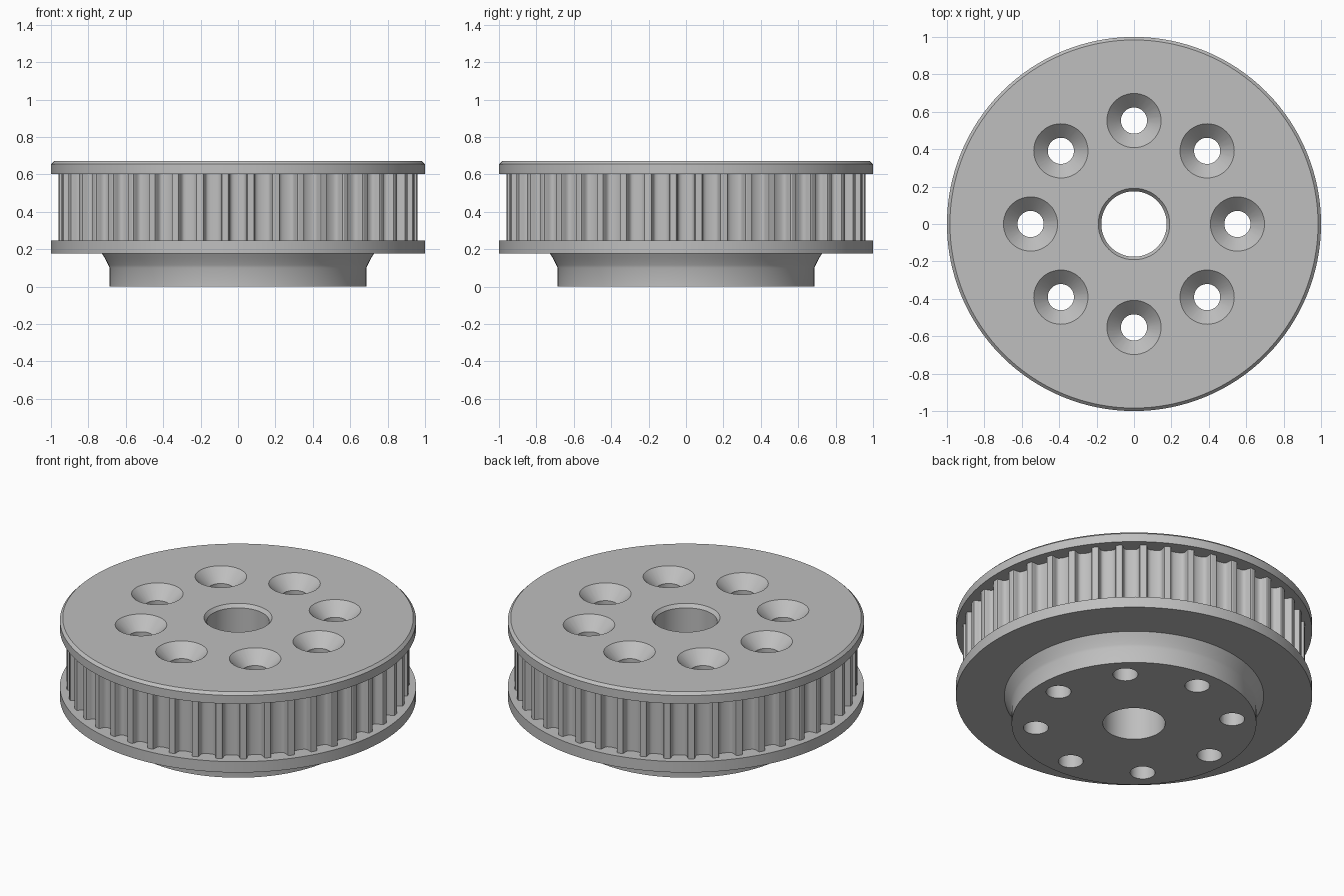
import bpy
import bmesh
from math import pi, sin, cos, radians

default = bpy.data.objects.get("Cube")
if default:
    bpy.data.objects.remove(default, do_unlink=True)

# Single material
metal = bpy.data.materials.new("grey metal")
metal.use_nodes = True
GREY = (0.52, 0.52, 0.52, 1)
metal.diffuse_color = GREY
metal.node_tree.nodes["Principled BSDF"].inputs["Base Color"].default_value = GREY


def bridge(bm, a, b):
    """Join two equal closed rings of vertices with quads."""
    n = len(a)
    for i in range(n):
        j = (i + 1) % n
        bm.faces.new((a[i], a[j], b[j], b[i]))


def lathe(bm, profile, segments, cx=0, cy=0):
    """Spin a closed (radius, z) profile around a vertical axis."""
    rings = []
    for r, z in profile:
        rings.append([bm.verts.new((cx + r * cos(2 * pi * i / segments),
                                    cy + r * sin(2 * pi * i / segments), z))
                      for i in range(segments)])
    for k, ring in enumerate(rings):
        bridge(bm, ring, rings[(k + 1) % len(rings)])


def finish(bm, name):
    bmesh.ops.remove_doubles(bm, verts=bm.verts, dist=1e-5)
    bmesh.ops.recalc_face_normals(bm, faces=bm.faces)
    mesh = bpy.data.meshes.new(name)
    bm.to_mesh(mesh)
    bm.free()
    mesh.materials.append(metal)
    obj = bpy.data.objects.new(name, mesh)
    bpy.context.collection.objects.link(obj)
    return obj


def activate(obj):
    bpy.ops.object.select_all(action='DESELECT')
    obj.select_set(True)
    bpy.context.view_layer.objects.active = obj


# Body: hub with flared neck, two flanges, core and chamfered bore
bm = bmesh.new()
lathe(bm, [
    (0.175, 0), (0.687, 0), (0.687, 0.1), (0.693, 0.115), (0.703, 0.135),
    (0.714, 0.155), (0.728, 0.178),
    (1, 0.178), (1, 0.245), (0.88, 0.245),
    (0.88, 0.603), (1, 0.603), (1, 0.655), (0.984, 0.671),
    (0.191, 0.671), (0.175, 0.65),
], 128)
body = finish(bm, "pulley_body")

# Eight countersunk bolt holes
bm = bmesh.new()
for k in range(8):
    a = k * pi / 4
    lathe(bm, [(0, -0.1), (0.07, -0.1), (0.07, 0.596), (0.195, 0.721), (0, 0.721)],
          48, 0.553 * cos(a), 0.553 * sin(a))
cutter = finish(bm, "bolt_hole_cutter")
cutter.hide_render = True
activate(body)
cut = body.modifiers.new("bolt_holes", 'BOOLEAN')
cut.operation = 'DIFFERENCE'
cut.solver = 'EXACT'
cut.object = cutter
bpy.ops.object.modifier_apply(modifier=cut.name)
bpy.data.objects.remove(cutter, do_unlink=True)

# Toothed ring: narrow ribs between wide rounded grooves
TEETH = 44
half = [(0.1, 0.962), (0.135, 0.959), (0.158, 0.95), (0.172, 0.934),
        (0.2, 0.921), (0.25, 0.914), (0.35, 0.91)]
tooth = [(-t, r) for t, r in reversed(half)] + half + [(0.5, 0.908)]
bm = bmesh.new()
loops = []
for z, inner in ((0.24, False), (0.608, False), (0.608, True), (0.24, True)):
    loop = []
    for k in range(TEETH):
        for t, r in tooth:
            a = 2 * pi * (k + 0.5 + t) / TEETH
            rr = 0.86 if inner else r
            loop.append(bm.verts.new((rr * cos(a), rr * sin(a), z)))
    loops.append(loop)
for k in range(4):
    bridge(bm, loops[k], loops[(k + 1) % 4])
ring = finish(bm, "toothed_ring")

for obj in (body, ring):
    activate(obj)
    bpy.ops.object.shade_smooth_by_angle(angle=radians(32))
